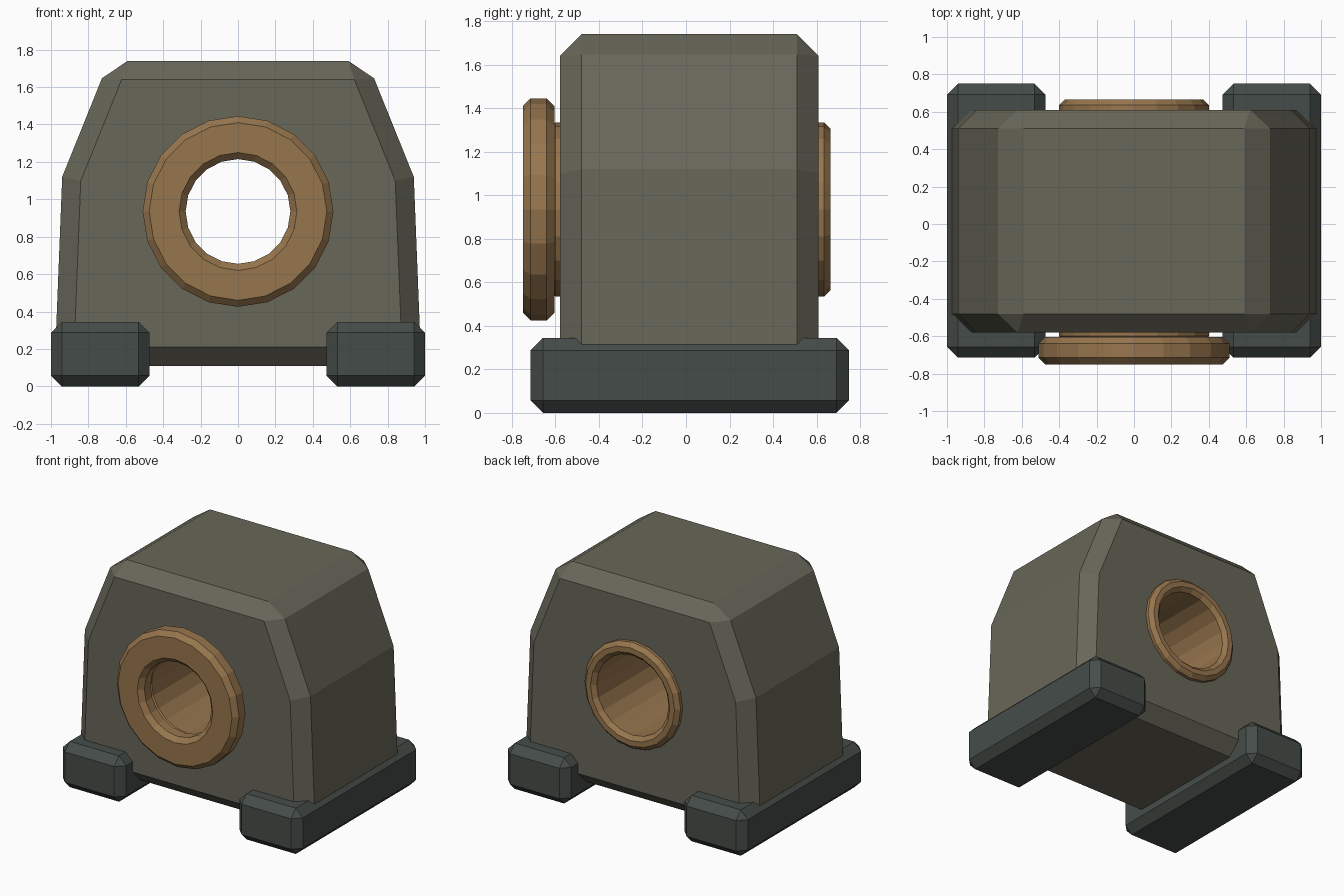
import bpy, bmesh, math

if "Cube" in bpy.data.objects:
    bpy.data.objects.remove(bpy.data.objects["Cube"])


def material(name, rgb):
    m = bpy.data.materials.new(name)
    m.diffuse_color = (*rgb, 1)
    m.use_nodes = True
    m.node_tree.nodes["Principled BSDF"].inputs["Base Color"].default_value = m.diffuse_color
    return m


HOUSING = material("housing_olive", (0.14, 0.135, 0.10))
FOOT = material("foot_grey_green", (0.06, 0.073, 0.066))
BRONZE = material("bushing_bronze", (0.31, 0.18, 0.075))


def finish(name, bm, mat=None):
    bmesh.ops.recalc_face_normals(bm, faces=bm.faces[:])
    me = bpy.data.meshes.new(name)
    bm.to_mesh(me)
    bm.free()
    ob = bpy.data.objects.new(name, me)
    bpy.context.collection.objects.link(ob)
    if mat:
        me.materials.append(mat)
    return ob


def prism(name, profile, y0, y1, bevel=0, mat=None):
    """Extrude an XZ profile along y and chamfer its sharp edges."""
    bm = bmesh.new()
    a = [bm.verts.new((x, y0, z)) for x, z in profile]
    b = [bm.verts.new((x, y1, z)) for x, z in profile]
    bm.faces.new(a)
    bm.faces.new(b[::-1])
    n = len(profile)
    for i in range(n):
        j = (i + 1) % n
        bm.faces.new((a[i], b[i], b[j], a[j]))
    ob = finish(name, bm, mat)
    if bevel:
        mod = ob.modifiers.new("chamfer", 'BEVEL')
        mod.width = bevel
        mod.segments = 1
        mod.limit_method = 'ANGLE'
        mod.angle_limit = math.radians(30)
    return ob


SIDES = 20
AXIS_Z = 0.935


def tube(name, r_in, r_out, y0, y1, c, mat):
    """Chamfered ring lathed around the bore axis."""
    section = [(r_in, y0 + c), (r_in + c, y0), (r_out - c, y0), (r_out, y0 + c),
               (r_out, y1 - c), (r_out - c, y1), (r_in + c, y1), (r_in, y1 - c)]
    bm = bmesh.new()
    rings = []
    for k in range(SIDES):
        t = math.tau * k / SIDES
        rings.append([bm.verts.new((r * math.cos(t), y, AXIS_Z + r * math.sin(t)))
                      for r, y in section])
    n = len(section)
    for k in range(SIDES):
        p, q = rings[k], rings[(k + 1) % SIDES]
        for i in range(n):
            j = (i + 1) % n
            bm.faces.new((p[i], p[j], q[j], q[i]))
    return finish(name, bm, mat)


# Tapered housing block
half = [(0.98, 0.11), (0.94, 1.12), (0.69, 1.74)]
housing = prism("housing", half + [(-x, z) for x, z in reversed(half)],
                -0.58, 0.61, 0.10, HOUSING)

# Hole through the housing, its wall hidden inside the bushing sleeve
circle = [(0.36 * math.cos(math.tau * k / SIDES), AXIS_Z + 0.36 * math.sin(math.tau * k / SIDES))
          for k in range(SIDES)]
cutter = prism("bore_cutter", circle, -1, 1)
cutter.hide_render = True
cutter.hide_viewport = True
cut = housing.modifiers.new("bore", 'BOOLEAN')
cut.operation = 'DIFFERENCE'
cut.solver = 'EXACT'
cut.object = cutter

# Mounting feet
for side, label in ((-1, "left"), (1, "right")):
    prism(label + "_foot", [(side * 0.473, 0), (side, 0), (side, 0.345), (side * 0.473, 0.345)],
          -0.715, 0.75, 0.058, FOOT)

# Bushing: sleeve through the housing and front flange
tube("bushing_sleeve", 0.30, 0.40, -0.63, 0.665, 0.03, BRONZE)
tube("bushing_flange", 0.28, 0.51, -0.75, -0.605, 0.035, BRONZE)
